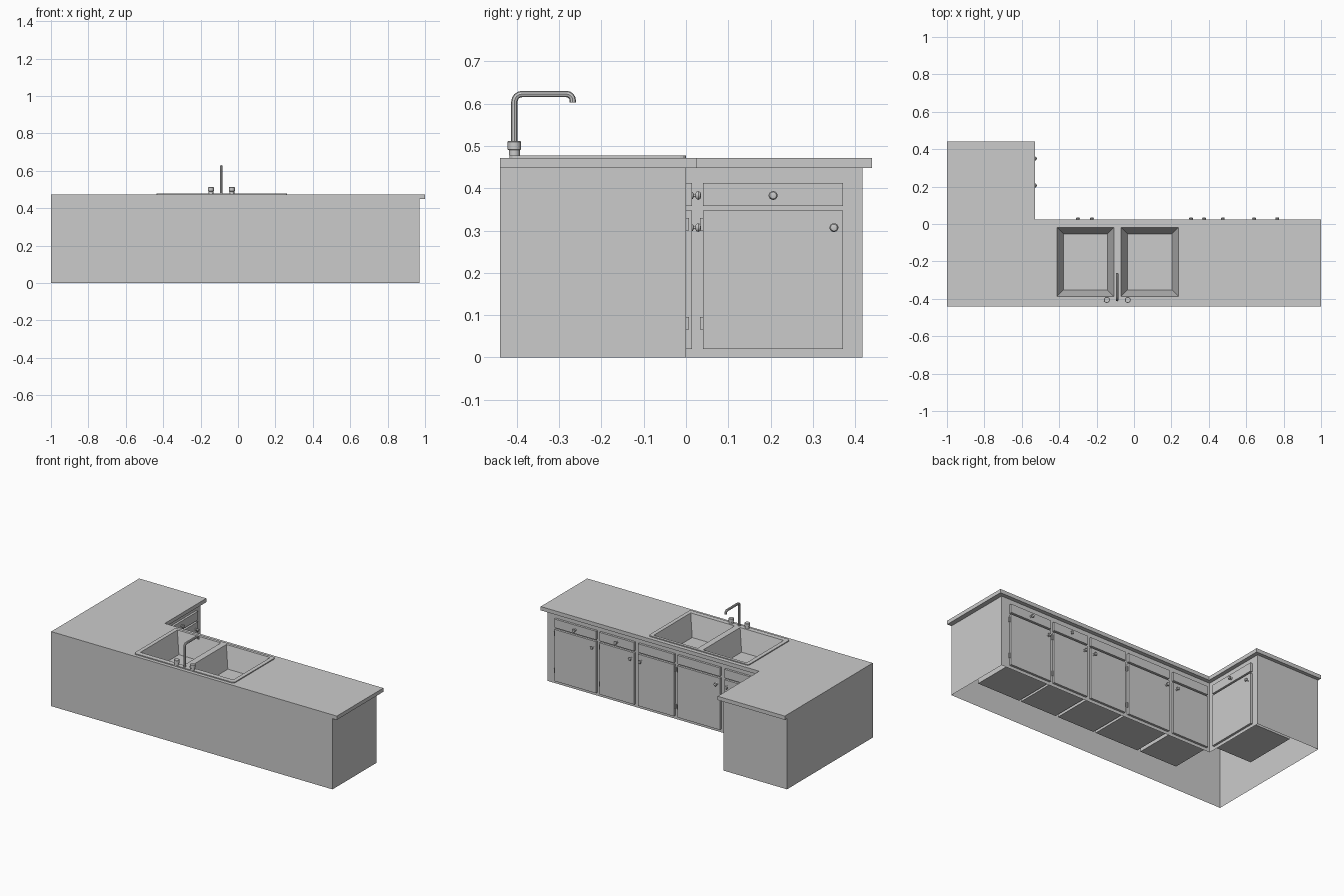
import bpy, bmesh, math
from mathutils import Matrix, Vector

if "Cube" in bpy.data.objects:
    bpy.data.objects.remove(bpy.data.objects["Cube"])

ARM_X = -0.555          # cabinet face of the short arm
TOP0, TOP1, RIM = 0.448, 0.472, 0.478


def finish(bm, name, smooth=False, normals=True):
    if normals:
        bmesh.ops.recalc_face_normals(bm, faces=bm.faces[:])
    me = bpy.data.meshes.new(name)
    bm.to_mesh(me)
    bm.free()
    ob = bpy.data.objects.new(name, me)
    bpy.context.collection.objects.link(ob)
    bpy.context.view_layer.objects.active = ob
    if smooth:
        bpy.ops.object.select_all(action='DESELECT')
        ob.select_set(True)
        bpy.ops.object.shade_smooth_by_angle(angle=math.radians(40))
    return ob


def box(name, lo, hi):
    bm = bmesh.new()
    lo, hi = Vector(lo), Vector(hi)
    bmesh.ops.create_cube(bm, size=1, matrix=Matrix.Translation((lo + hi) / 2)
                          @ Matrix.Diagonal((*(hi - lo), 1)))
    return finish(bm, name)


def prism(name, outline, z0, z1, caps=True):
    bm = bmesh.new()
    a = [bm.verts.new((x, y, z0)) for x, y in outline]
    b = [bm.verts.new((x, y, z1)) for x, y in outline]
    for i in range(len(a)):
        j = (i + 1) % len(a)
        bm.faces.new((a[i], a[j], b[j], b[i]))
    if caps:
        bm.faces.new(a[::-1])
        bm.faces.new(b)
    return finish(bm, name, normals=caps)


def lathe(name, profile, matrix, n=14):
    bm = bmesh.new()
    vs = [bm.verts.new((r, 0, z)) for r, z in profile]
    es = [bm.edges.new(p) for p in zip(vs, vs[1:])]
    bmesh.ops.spin(bm, geom=vs + es, cent=(0, 0, 0), axis=(0, 0, 1),
                   angle=math.tau, steps=n, use_duplicate=False)
    bmesh.ops.remove_doubles(bm, verts=bm.verts[:], dist=1e-5)
    bm.transform(matrix)
    return finish(bm, name, True)


def ell(x_end, x_arm, y_main, y_arm):
    return [(-1, -0.44), (x_end, -0.44), (x_end, y_main), (x_arm, y_main),
            (x_arm, y_arm), (-1, y_arm)]


# cabinet shell (open underneath) and countertop
prism("cabinet_body", ell(0.97, ARM_X, 0, 0.418), 0, TOP0, caps=False)
counter = prism("countertop", ell(1, -0.53, 0.025, 0.44), TOP0, TOP1)

# sink opening through the countertop
cutter = box("sink_cutter", (-0.42, -0.40, 0.4), (0.25, -0.01, 0.5))
cutter.hide_render = True
mod = counter.modifiers.new("sink_hole", 'BOOLEAN')
mod.operation, mod.solver, mod.object = 'DIFFERENCE', 'EXACT', cutter
bpy.context.view_layer.objects.active = counter
bpy.ops.object.modifier_apply(modifier=mod.name)
bpy.data.objects.remove(cutter)


# cabinet fronts: u runs along the face, o points out of it
def place(on_arm, u, o, z):
    return (ARM_X + o, u, z) if on_arm else (u, o, z)


def slab(name, on_arm, u0, u1, o0, o1, z0, z1):
    return box(name, place(on_arm, u0, o0, z0), place(on_arm, u1, o1, z1))


KNOB = [(0, 0), (0.008, 0), (0.008, 0.002), (0.004, 0.004), (0.004, 0.008),
        (0.009, 0.011), (0.0105, 0.015), (0.008, 0.020), (0, 0.022)]


def knob(name, on_arm, u, z):
    rot = Matrix.Rotation(math.pi / 2, 4, 'Y') if on_arm \
        else Matrix.Rotation(-math.pi / 2, 4, 'X')
    lathe(name, KNOB, Matrix.Translation(place(on_arm, u, 0.014, z)) @ rot)


# (on_arm, start, end, knob on high side, drawer has knob)
units = [(False, 0.62, 0.912, False, True),
         (False, 0.353, 0.597, False, True),
         (False, 0.075, 0.327, True, False),
         (False, -0.247, 0.05, False, False),
         (False, -0.53, -0.278, True, False),
         (True, 0.04, 0.372, True, True)]
for i, (arm, u0, u1, high, pull) in enumerate(units):
    slab(f"door_{i}", arm, u0, u1, 0, 0.014, 0.02, 0.347)
    slab(f"drawer_front_{i}", arm, u0, u1, 0, 0.014, 0.358, 0.413)
    slab(f"compartment_{i}", arm, u0 - 0.004, u1 + 0.004, -0.27, -0.001, 0.02, 0.33)
    knob(f"door_knob_{i}", arm, u1 - 0.022 if high else u0 + 0.022, 0.307)
    if pull:
        knob(f"drawer_knob_{i}", arm, (u0 + u1) / 2, 0.383)
    h = u0 - 0.007 if high else u1
    for k, z in enumerate((0.066, 0.300)):
        slab(f"hinge_{i}_{k}", arm, h, h + 0.007, 0, 0.007, z, z + 0.03)

# double sink: rim grid with two tapered bowls
xs = [-0.437, -0.412, -0.108, -0.069, 0.238, 0.263]
ys = [-0.418, -0.387, -0.018, 0.0]
bm = bmesh.new()
g = [[bm.verts.new((x, y, RIM)) for y in ys] for x in xs]
for i in range(5):
    for j in range(3):
        q = [g[i][j], g[i + 1][j], g[i + 1][j + 1], g[i][j + 1]]
        if j == 1 and i in (1, 3):
            c = sum((v.co for v in q), Vector()) / 4
            low = []
            for v in q:
                d = v.co - c
                low.append(bm.verts.new((v.co.x - math.copysign(0.035, d.x),
                                         v.co.y - math.copysign(0.035, d.y), 0.345)))
            for k in range(4):
                m = (k + 1) % 4
                bm.faces.new((q[k], q[m], low[m], low[k]))
            bm.faces.new(low)
        else:
            bm.faces.new(q)
rim = [e for e in bm.edges if e.is_boundary]
ext = bmesh.ops.extrude_edge_only(bm, edges=rim)["geom"]
for v in ext:
    if isinstance(v, bmesh.types.BMVert):
        v.co.z = TOP1
corners = [e for e in bm.edges if abs(e.verts[0].co.z - e.verts[1].co.z) > 0.001
           and all(v.co.x in (g[0][0].co.x, g[5][0].co.x)
                   and v.co.y in (g[0][0].co.y, g[0][3].co.y) for v in e.verts)]
bmesh.ops.bevel(bm, geom=corners, offset=0.014, segments=3, profile=0.5, affect='EDGES')
bmesh.ops.recalc_face_normals(bm, faces=bm.faces[:])
if max(bm.faces, key=lambda f: f.calc_center_median().z).normal.z < 0:
    bmesh.ops.reverse_faces(bm, faces=bm.faces[:])
finish(bm, "double_sink", normals=False)

# tap spout: bent tube
FX, FY = -0.09, -0.406
pts = [(FY, RIM)]
for cy, cz, r, a0, a1 in ((FY + 0.018, 0.605, 0.018, 180, 90),
                          (-0.283, 0.608, 0.015, 90, 0)):
    for k in range(5):
        a = math.radians(a0 + (a1 - a0) * k / 4)
        pts.append((cy + r * math.cos(a), cz + r * math.sin(a)))
pts.append((-0.268, 0.603))
cu = bpy.data.curves.new("tap_spout", 'CURVE')
cu.dimensions, cu.bevel_depth, cu.bevel_resolution = '3D', 0.0075, 2
cu.use_fill_caps = True
sp = cu.splines.new('POLY')
sp.points.add(len(pts) - 1)
for p, (y, z) in zip(sp.points, pts):
    p.co = (FX, y, z, 1)
tap = bpy.data.objects.new("tap_spout", cu)
bpy.context.collection.objects.link(tap)
bpy.ops.object.select_all(action='DESELECT')
tap.select_set(True)
bpy.context.view_layer.objects.active = tap
bpy.ops.object.convert(target='MESH')
bpy.ops.object.shade_smooth_by_angle(angle=math.radians(40))

# tap handles
HANDLE = [(0, 0), (0.013, 0), (0.013, 0.012), (0.016, 0.014), (0.016, 0.032),
          (0.014, 0.034), (0, 0.034)]
for side, x in (("left", -0.145), ("right", -0.033)):
    lathe(f"tap_handle_{side}", HANDLE, Matrix.Translation((x, FY, RIM)), 12)
